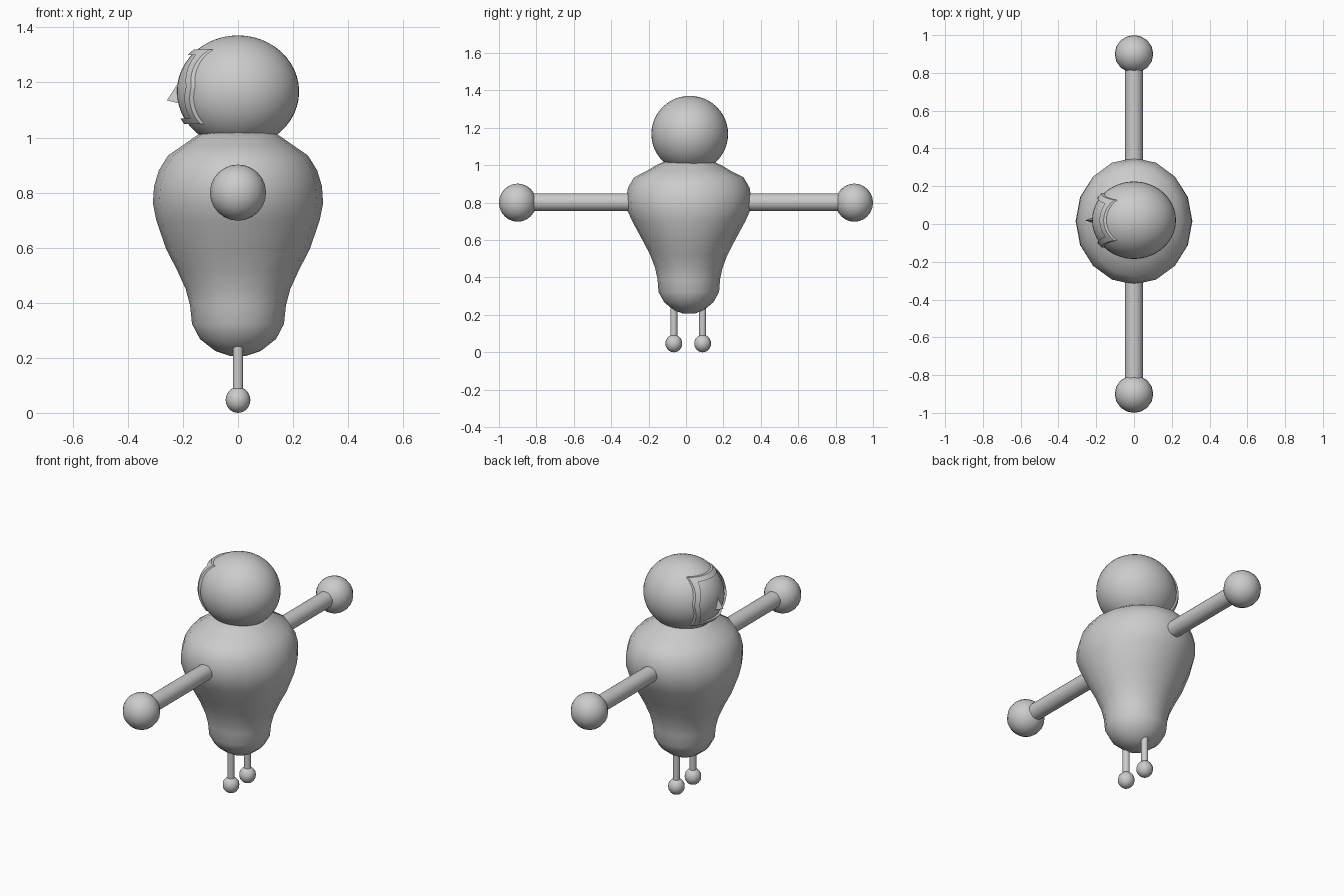
import bpy, bmesh
from math import sin, cos, pi, sqrt, radians

if "Cube" in bpy.data.objects:
    bpy.data.objects.remove(bpy.data.objects["Cube"])

HEAD = (0, 0.02, 1.167)
HEAD_R = (0.222, 0.205, 0.204)
BODY_Y = 0.015


def smooth(ob, angle=40):
    bpy.ops.object.select_all(action='DESELECT')
    ob.select_set(True)
    bpy.context.view_layer.objects.active = ob
    bpy.ops.object.shade_smooth_by_angle(angle=radians(angle))


def mesh_object(name, verts, faces, angle=40):
    me = bpy.data.meshes.new(name)
    me.from_pydata(verts, [], faces)
    bm = bmesh.new()
    bm.from_mesh(me)
    bmesh.ops.recalc_face_normals(bm, faces=bm.faces)
    bm.to_mesh(me)
    bm.free()
    ob = bpy.data.objects.new(name, me)
    bpy.context.collection.objects.link(ob)
    smooth(ob, angle)
    return ob


def ball(name, loc, scale, seg=16, rings=12):
    bpy.ops.mesh.primitive_uv_sphere_add(segments=seg, ring_count=rings, radius=1, location=loc)
    ob = bpy.context.object
    ob.name = name
    ob.scale = scale
    smooth(ob)


def rod(name, loc, radius, length, rot=(0, 0, 0)):
    bpy.ops.mesh.primitive_cylinder_add(vertices=24, radius=radius, depth=length,
                                        location=loc, rotation=rot)
    bpy.context.object.name = name
    smooth(bpy.context.object)


# Body: stacked elliptical rings (z, x radius, y radius), 16 sides
rings = [(0.207, 0.03, 0.03), (0.225, 0.083, 0.08), (0.268, 0.138, 0.132),
         (0.323, 0.167, 0.162), (0.39, 0.174, 0.167), (0.45, 0.19, 0.18),
         (0.52, 0.222, 0.206), (0.595, 0.261, 0.245), (0.70, 0.297, 0.302),
         (0.762, 0.309, 0.33), (0.823, 0.305, 0.335), (0.88, 0.288, 0.325),
         (0.935, 0.254, 0.293), (0.97, 0.203, 0.225), (1.0, 0.16, 0.175),
         (1.02, 0.13, 0.13)]
N = 16
verts = [(rx * cos(2 * pi * i / N), BODY_Y + ry * sin(2 * pi * i / N), z)
         for z, rx, ry in rings for i in range(N)]
faces = [(k * N + i, k * N + (i + 1) % N, (k + 1) * N + (i + 1) % N, (k + 1) * N + i)
         for k in range(len(rings) - 1) for i in range(N)]
faces += [tuple(range(N)), tuple(range((len(rings) - 1) * N, len(rings) * N))]
mesh_object("body", verts, faces, 60)

# Head
ball("head", HEAD, HEAD_R, 48, 24)

# Arms with round hands, legs with round feet
for side, s in (("left", 1), ("right", -1)):
    rod(side + "_arm", (0, s * 0.53, 0.802), 0.047, 0.62, (pi / 2, 0, 0))
    ball(side + "_hand", (0, s * 0.9, 0.8), (0.102, 0.1, 0.102))
    y = 0.012 + s * 0.077
    rod(side + "_leg", (0, y, 0.165), 0.019, 0.2)
    ball(side + "_foot", (0, y, 0.047), (0.045, 0.045, 0.047))


# Face frame: raised rectangular rim following the -x side of the head
def on_head(u, v, inset, lift):
    """u, v in -1..1 across the frame; returns a point on the head, lifted along -x."""
    z = 1.185 + v * (0.135 - inset)
    half = 0.145 - inset - 0.022 * abs(v) - 0.016 * max(v, 0)
    y = HEAD[1] + u * half
    r = 1 - ((y - HEAD[1]) / HEAD_R[1]) ** 2 - ((z - HEAD[2]) / HEAD_R[2]) ** 2
    return (-HEAD_R[0] * sqrt(max(r, 0)) - lift, y, z)


M = 12
t = [-1 + 2 * i / M for i in range(M)]
loop = ([(a, -1) for a in t] + [(1, a) for a in t]
        + [(-a, 1) for a in t] + [(-1, -a) for a in t])
section = [(0, -0.01), (0, 0.014), (0.02, 0.014), (0.02, -0.01)]
verts = [on_head(u, v, ins, lift) for u, v in loop for ins, lift in section]
L = len(loop)
faces = [(4 * i + j, 4 * i + (j + 1) % 4, 4 * ((i + 1) % L) + (j + 1) % 4, 4 * ((i + 1) % L) + j)
         for i in range(L) for j in range(4)]
mesh_object("face_frame", verts, faces, 30)

# Nose: small pointed wedge
mesh_object("nose", [(-0.21, 0.02, 1.21), (-0.258, 0.02, 1.135),
                     (-0.205, 0.0, 1.122), (-0.205, 0.04, 1.122)],
            [(0, 1, 2), (0, 3, 1), (1, 3, 2), (0, 2, 3)], 10)
